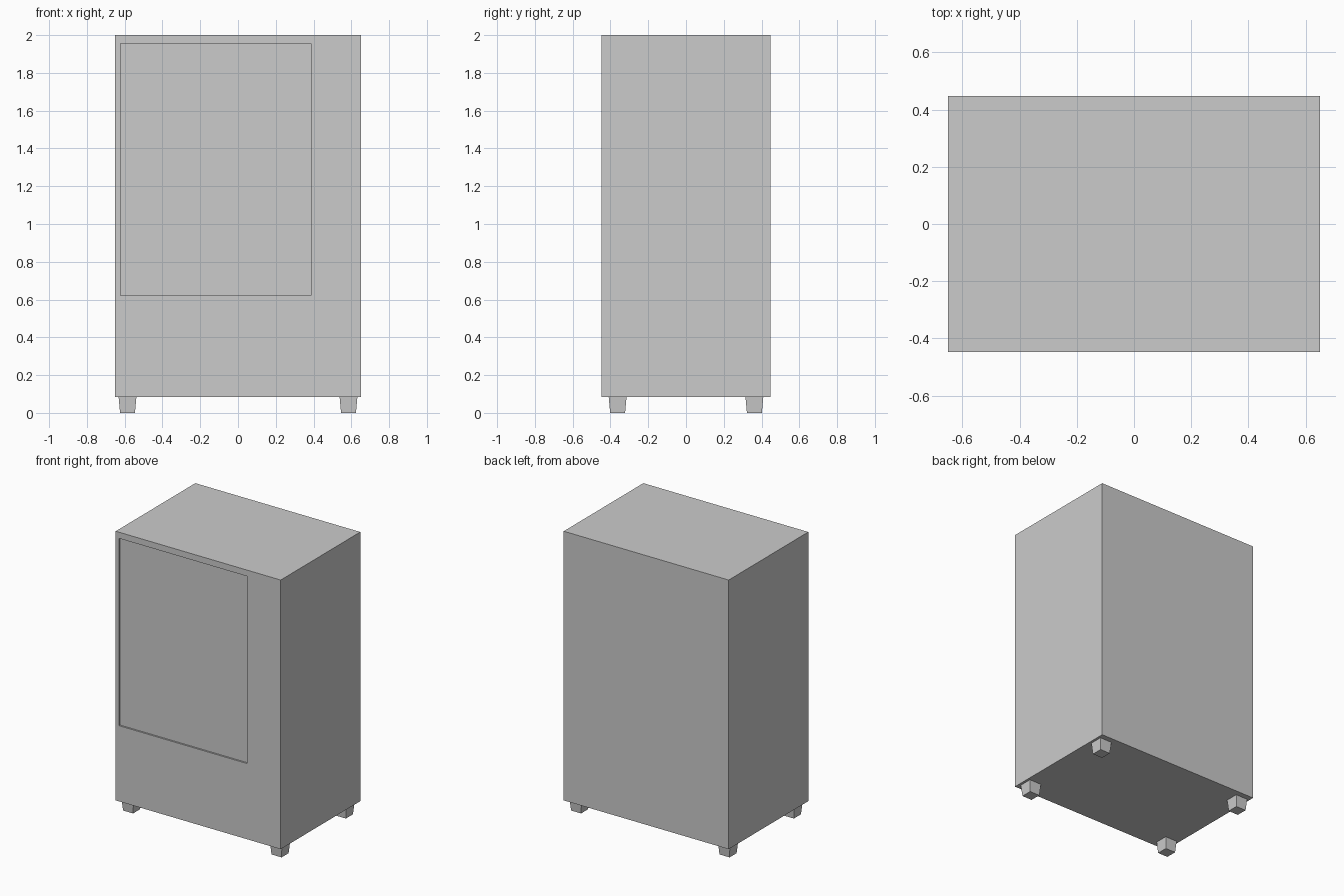
import bpy
import bmesh

if "Cube" in bpy.data.objects:
    bpy.data.objects.remove(bpy.data.objects["Cube"])

W, D, Z0, Z1 = 0.65, 0.448, 0.083, 2.0   # half width, half depth, bottom, top


def finish(bm, name):
    bmesh.ops.recalc_face_normals(bm, faces=bm.faces)
    mesh = bpy.data.meshes.new(name)
    bm.to_mesh(mesh)
    bm.free()
    obj = bpy.data.objects.new(name, mesh)
    bpy.context.collection.objects.link(obj)
    return obj


def box(half_x, half_y, z0, z1, taper=1.0):
    # box whose bottom face may be narrower than its top
    bm = bmesh.new()
    bmesh.ops.create_cube(bm, size=2)
    for v in bm.verts:
        s = taper if v.co.z < 0 else 1.0
        v.co = (v.co.x * half_x * s, v.co.y * half_y * s, z0 if v.co.z < 0 else z1)
    return bm


# cabinet with a shallow, off-centre window recess in the front
bm = box(W, D, Z0, Z1)
bm.normal_update()
front = min(bm.faces, key=lambda f: f.calc_center_median().y)
bmesh.ops.inset_region(bm, faces=[front], thickness=0.03)
zmid = (Z0 + Z1) / 2
for v in front.verts:
    v.co.x = -0.623 if v.co.x < 0 else 0.386
    v.co.z = 0.622 if v.co.z < zmid else 1.956
bm.normal_update()
inner = bmesh.ops.extrude_discrete_faces(bm, faces=[front])["faces"][0]
for v in inner.verts:
    v.co.y += 0.012
finish(bm, "cabinet")

# four tapered square feet
for sx, side in ((-1, "left"), (1, "right")):
    for sy, end in ((-1, "front"), (1, "back")):
        foot = finish(box(0.047, 0.047, 0.0, Z0, 0.84), f"{end}_{side}_foot")
        foot.location = (sx * 0.585, sy * 0.362, 0)
